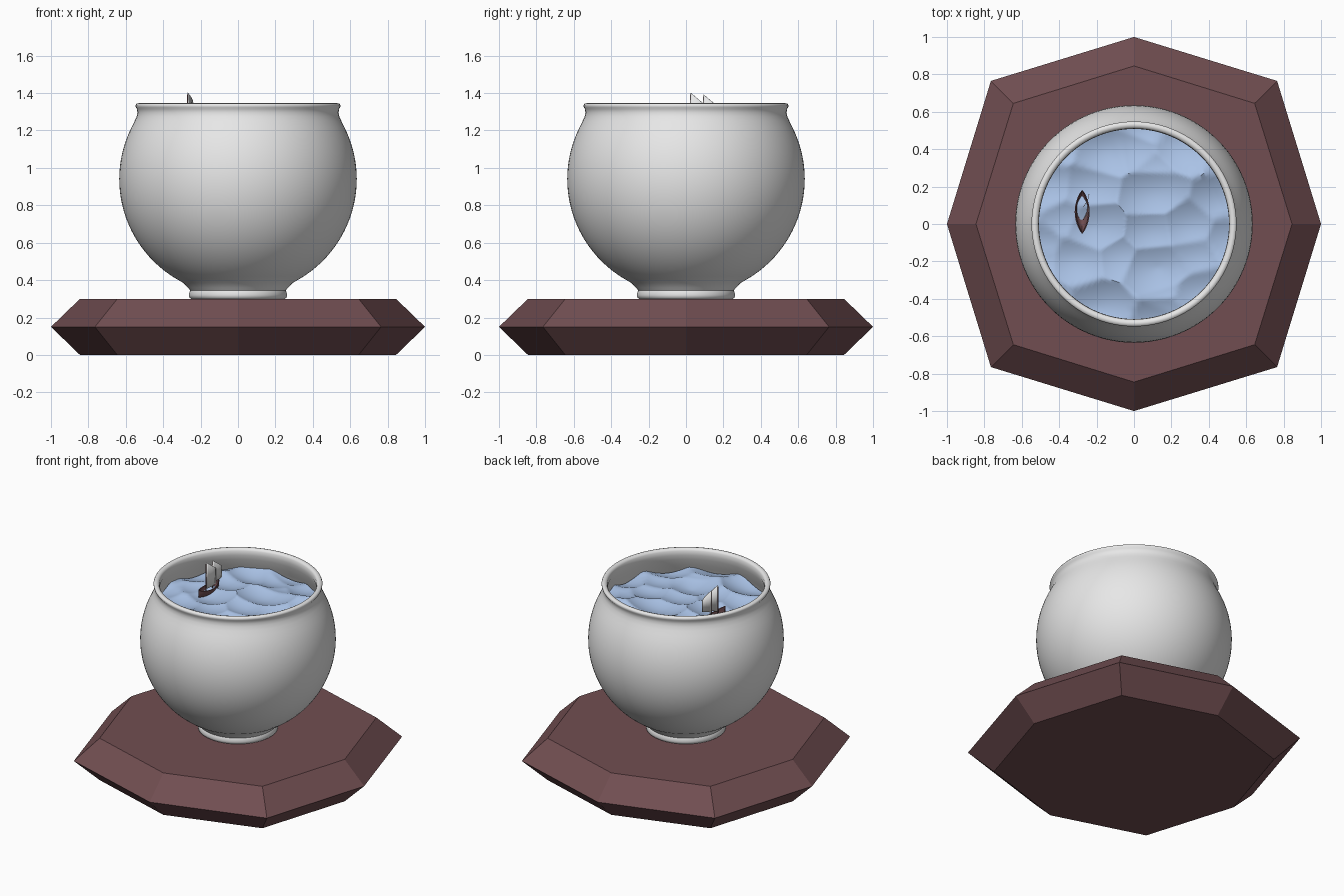
import bpy, bmesh, math
from mathutils import Vector, noise

cube = bpy.data.objects.get("Cube")
if cube:
    bpy.data.objects.remove(cube, do_unlink=True)


def material(name, rgb):
    m = bpy.data.materials.new(name)
    m.use_nodes = True
    m.diffuse_color = (*rgb, 1)
    m.node_tree.nodes["Principled BSDF"].inputs["Base Color"].default_value = (*rgb, 1)
    return m


wood = material("dark red wood", (0.165, 0.076, 0.083))
white = material("glazed white", (0.8, 0.8, 0.8))
blue = material("water blue", (0.40, 0.54, 0.79))


def build(name, rings, mat, closed=True, cap_start=False, cap_end=False, smooth=None):
    """Skin a list of rings (one-point rings become fans) into an object."""
    bm = bmesh.new()
    loops = [[bm.verts.new(p) for p in ring] for ring in rings]
    for a, b in zip(loops, loops[1:]):
        n = max(len(a), len(b))
        for i in range(n if closed else n - 1):
            j = (i + 1) % n
            quad = [a[i % len(a)], a[j % len(a)], b[j % len(b)], b[i % len(b)]]
            bm.faces.new(list(dict.fromkeys(quad)))
    if cap_start:
        bm.faces.new(loops[0][::-1])
    if cap_end:
        bm.faces.new(loops[-1])
    bmesh.ops.recalc_face_normals(bm, faces=bm.faces)
    mesh = bpy.data.meshes.new(name)
    bm.to_mesh(mesh)
    bm.free()
    mesh.materials.append(mat)
    ob = bpy.data.objects.new(name, mesh)
    bpy.context.collection.objects.link(ob)
    if smooth:
        bpy.ops.object.select_all(action='DESELECT')
        ob.select_set(True)
        bpy.context.view_layer.objects.active = ob
        bpy.ops.object.shade_smooth_by_angle(angle=math.radians(smooth))
    return ob


def circle(r, z, n=96):
    return [(r * math.cos(t * math.tau / n), r * math.sin(t * math.tau / n), z)
            for t in range(n)]


def octagon(axis_r, corner, z):
    pts = []
    for k in range(8):
        r = corner * math.sqrt(2) if k % 2 else axis_r
        a = k * math.tau / 8
        pts.append((r * math.cos(a), r * math.sin(a), z))
    return pts


# Bevelled eight-sided plinth
build("plinth", [octagon(0.845, 0.645, 0), octagon(1, 0.765, 0.15),
                 octagon(0.845, 0.645, 0.3)], wood, cap_start=True, cap_end=True)

# Bowl: foot, round belly, rolled lip, inner wall
foot = [(0.25, 0.30), (0.259, 0.306), (0.262, 0.32), (0.259, 0.336), (0.255, 0.345), (0.268, 0.36)]
belly = []
for k in range(25):
    z = 0.385 + (1.22 - 0.385) * k / 24
    belly.append((0.635 * math.sqrt(1 - ((z - 0.94) / 0.625) ** 2), z))
neck = [(0.553, 1.25), (0.542, 1.275), (0.538, 1.295), (0.54, 1.315)]
lip = [(0.547, 1.325), (0.548, 1.335), (0.543, 1.343), (0.53, 1.346), (0.517, 1.342), (0.51, 1.33)]
inside = [(0.508, 1.30), (0.518, 1.265)] + [(r - 0.035, z) for r, z in reversed(belly)]
profile = foot + belly + neck + lip + inside
rings = [circle(r, z) for r, z in profile]
build("bowl", rings, white, cap_start=True, cap_end=True, smooth=50)

# Choppy water: shallow scoops meeting in sharp crests
def wave(x, y):
    d = noise.voronoi(Vector((x * 4.2 + 3.1, y * 5.2 + 1.7, 0.4)))[0][0]
    swell = noise.noise(Vector((x * 2.5, y * 2.5, 5)))
    return 1.155 + 0.06 * d * d + 0.02 * d + 0.015 * swell


water_rings = [[(0, 0, wave(0, 0))]]
for k in range(1, 45):
    water_rings.append([(x, y, wave(x, y)) for x, y, _ in circle(0.545 * k / 44, 0, 120)])
build("water", water_rings, blue, smooth=40)

# Boat hull: U sections swept from bow to stern, with an inner skin
BOAT_X, BOW, STERN = -0.277, -0.05, 0.18


def section(t, inset):
    y = BOW + (STERN - BOW) * t
    half = 0.038 * math.sin(math.pi * t) ** 0.75 + 0.002 - inset * 0.5
    top = 1.208 + 0.02 * (2 * t - 1) ** 2
    depth = 0.05 - inset
    return [(BOAT_X + max(half, 0.001) * math.cos(a), y, top - depth * math.sin(a))
            for a in (math.pi * i / 8 for i in range(9))]


for name, inset in (("hull", 0), ("hull_lining", 0.012)):
    build(name, [section(i / 14, inset) for i in range(15)], wood, closed=False, smooth=40)
rim = [[section(i / 14, q)[e] for q in (0, 0.012)] for i in range(15) for e in (0,)]
build("gunwale_left", rim, wood, closed=False)
build("gunwale_right", [[section(i / 14, q)[8] for q in (0, 0.012)] for i in range(15)],
      wood, closed=False)

# Two billowing sails with sloping heads, each on its own mast
def sail(name, y, top, foot_z, length):
    columns = []
    for k in range(7):
        t = k / 6
        x = -0.27 + 0.028 * math.sin(t * math.pi / 2)
        columns.append([(x, y + length * t, foot_z + 0.02 * t),
                        (x, y + length * t, top - 0.055 * t)])
    ob = build(name, columns, white, closed=False, smooth=40)
    mod = ob.modifiers.new("thickness", 'SOLIDIFY')
    mod.thickness = 0.003


def mast(name, y, top):
    build(name, [[(BOAT_X + 0.007 + px, y + py, z) for px, py, _ in circle(0.003, 0, 8)]
                 for z in (1.165, top)], wood, cap_start=True, cap_end=True)


for label, y, top, foot_z, length in (("fore", 0.025, 1.402, 1.215, 0.065),
                                      ("aft", 0.095, 1.392, 1.235, 0.065)):
    sail(label + "_sail", y, top, foot_z, length)
    mast(label + "_mast", y, top - 0.01)
